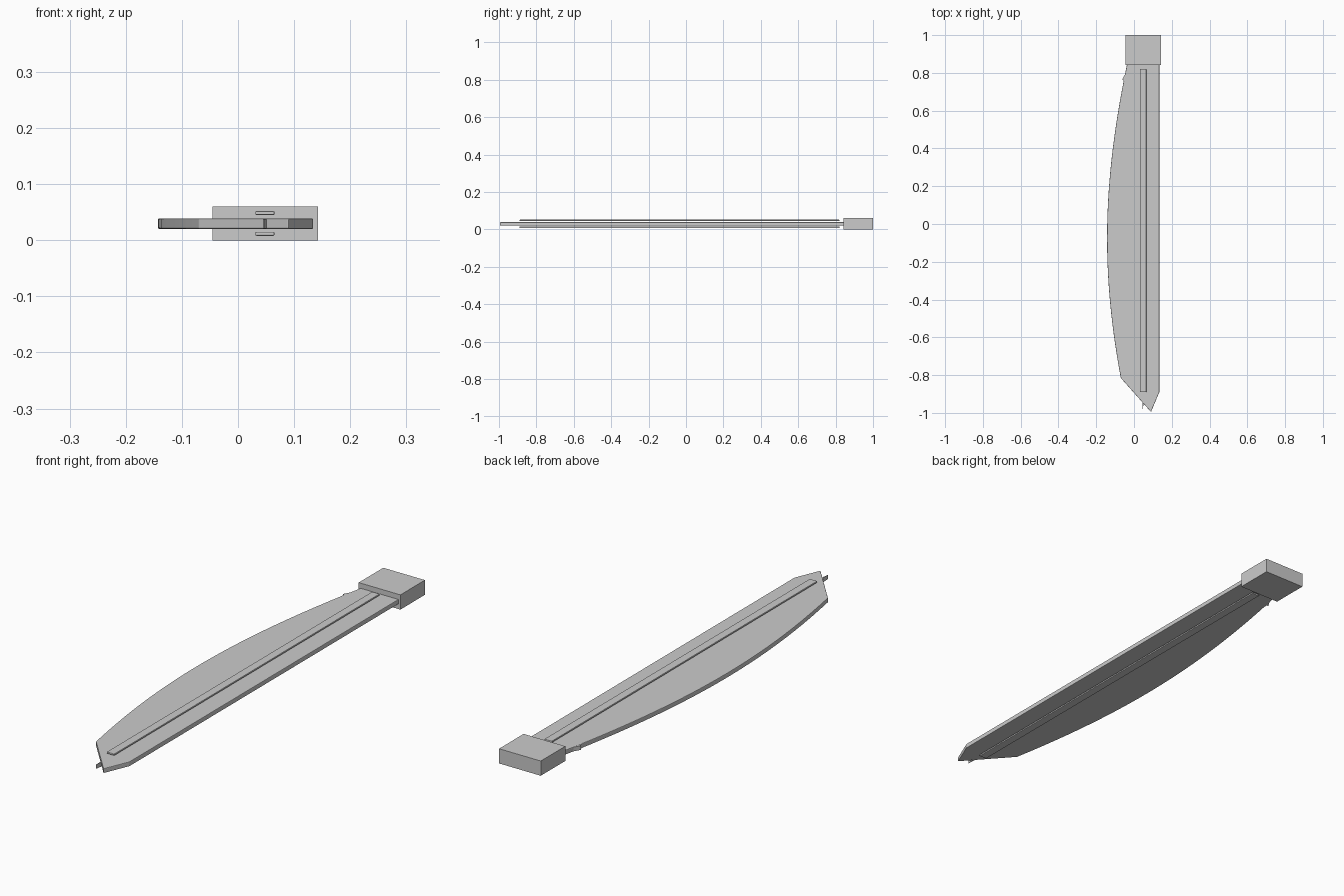
import bpy, bmesh
from mathutils import Vector
from mathutils.geometry import interpolate_bezier

if "Cube" in bpy.data.objects:
    bpy.data.objects.remove(bpy.data.objects["Cube"])

grey = bpy.data.materials.new("plain grey")
grey.diffuse_color = (0.6, 0.6, 0.6, 1)
grey.use_nodes = True
grey.node_tree.nodes["Principled BSDF"].inputs["Base Color"].default_value = grey.diffuse_color


def slab(name, outline, z0, z1, bevel=0.0):
    """Extrude a flat outline from z0 to z1, with optional softened edges."""
    bm = bmesh.new()
    base = bm.faces.new([bm.verts.new((x, y, z0)) for x, y in outline])
    top = bmesh.ops.extrude_face_region(bm, geom=[base])["geom"]
    bmesh.ops.translate(bm, vec=(0, 0, z1 - z0),
                        verts=[v for v in top if isinstance(v, bmesh.types.BMVert)])
    bmesh.ops.recalc_face_normals(bm, faces=bm.faces)
    mesh = bpy.data.meshes.new(name)
    bm.to_mesh(mesh)
    bm.free()
    obj = bpy.data.objects.new(name, mesh)
    bpy.context.collection.objects.link(obj)
    mesh.materials.append(grey)
    if bevel:
        mod = obj.modifiers.new("soft edges", "BEVEL")
        mod.width = bevel
        mod.segments = 2
        mod.limit_method = "ANGLE"
    return obj


def rect(x0, x1, y0, y1):
    return [(x0, y0), (x1, y0), (x1, y1), (x0, y1)]


# Blade: straight right edge, pointed tip, bowed left edge
bow = interpolate_bezier(Vector((-0.036, 0.85)), Vector((-0.168, 0.22)),
                         Vector((-0.175, -0.25)), Vector((-0.07, -0.815)), 25)
slab("blade", [(p.x, p.y) for p in bow]
     + [(0.09, -0.995), (0.134, -0.89), (0.134, 0.85)], 0.02, 0.039, 0.0025)

# Root block holding the blade
slab("root_block", rect(-0.045, 0.143, 0.842, 1.0), 0.0, 0.06)

# Long raised strips above and below the blade
for name, z in (("upper_strip", 0.045), ("lower_strip", 0.008)):
    slab(name, rect(0.031, 0.065, -0.89, 0.82), z, z + 0.007, 0.002)

# Thin spur at the tip and small barb by the root
slab("tip_spur", [(0.044, -0.93), (0.046, -0.98), (0.053, -0.94)], 0.021, 0.038)
slab("root_barb", [(-0.046, 0.795), (-0.063, 0.765), (-0.056, 0.763),
                   (-0.056, 0.745), (-0.045, 0.745)], 0.021, 0.038)
